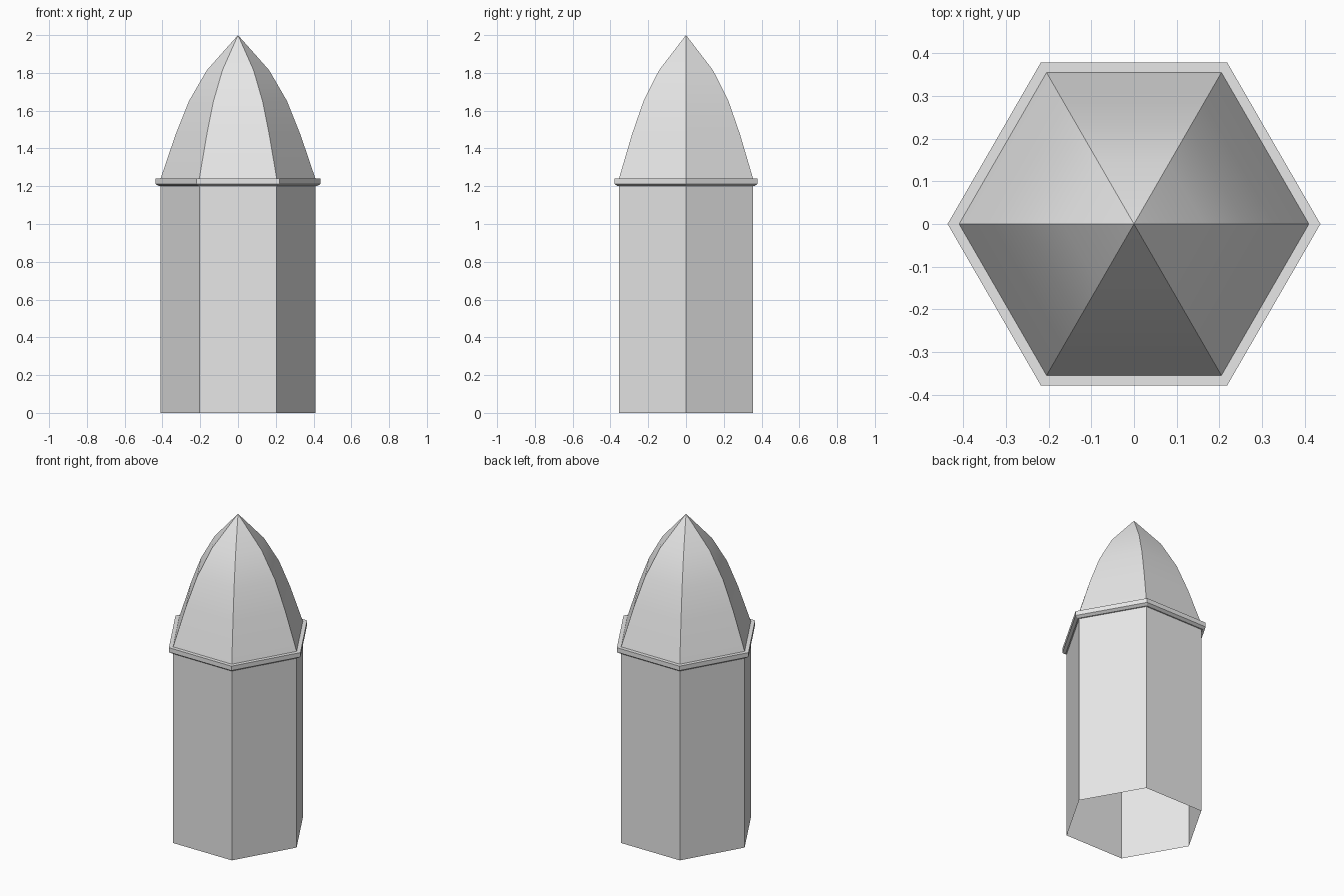
import bpy, math

cube = bpy.data.objects.get("Cube")
if cube:
    bpy.data.objects.remove(cube, do_unlink=True)

SIDES = 6
stone = bpy.data.materials.new("light_grey_stone")
stone.use_nodes = True
stone.diffuse_color = (0.8, 0.8, 0.8, 1)
stone.node_tree.nodes["Principled BSDF"].inputs["Base Color"].default_value = (0.8, 0.8, 0.8, 1)


def hex_lathe(name, profile, closed=False, apex=None):
    """Sweep an (r, z) profile around six corners, optionally ending in a point."""
    n = len(profile)
    verts = [(r * math.cos(a), r * math.sin(a), z)
             for a in (math.tau * i / SIDES for i in range(SIDES))
             for r, z in profile]
    faces = []
    for i in range(SIDES):
        a, b = i * n, (i + 1) % SIDES * n
        for j in range(n if closed else n - 1):
            k = (j + 1) % n
            faces.append((a + j, b + j, b + k, a + k))
        if apex is not None:
            faces.append((a + n - 1, b + n - 1, SIDES * n))
    if apex is not None:
        verts.append((0, 0, apex))
    mesh = bpy.data.meshes.new(name)
    mesh.from_pydata(verts, [], faces)
    mesh.materials.append(stone)
    obj = bpy.data.objects.new(name, mesh)
    bpy.context.collection.objects.link(obj)
    return obj


# Hollow shaft, open at the foot
hex_lathe("tower_shaft", [(0.41, 0), (0.41, 1.205)])

# Thin projecting ledge with a chamfered underside
hex_lathe("ledge", [(0.41, 1.2), (0.418, 1.2), (0.437, 1.212),
                    (0.437, 1.24), (0.41, 1.24)], closed=True)

# Curved pointed roof with sharp ribs
roof = hex_lathe("pointed_roof", [(0.41, 1.24), (0.33, 1.475), (0.26, 1.65),
                                  (0.165, 1.814)], apex=2.0)
bpy.ops.object.select_all(action='DESELECT')
roof.select_set(True)
bpy.context.view_layer.objects.active = roof
bpy.ops.object.shade_smooth_by_angle(angle=math.radians(30))
